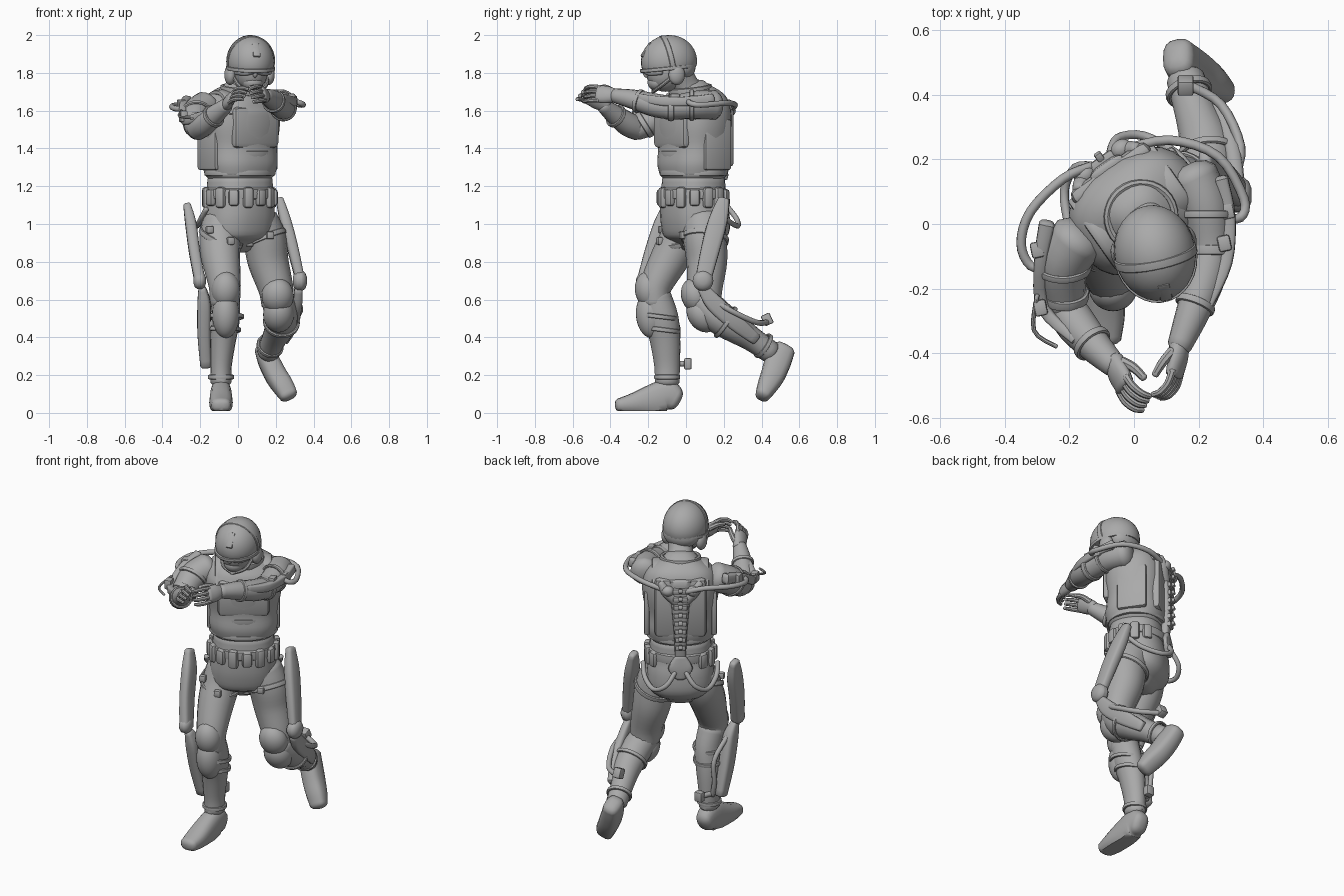
import bpy, bmesh, math
from mathutils import Matrix, Vector

if "Cube" in bpy.data.objects:
    bpy.data.objects.remove(bpy.data.objects["Cube"])

CM = Matrix.Scale(0.01, 4)          # all part sizes below are in hundredths
grey = bpy.data.materials.new("plain_grey")
grey.use_nodes = True
tone = (0.4, 0.4, 0.4, 1)
grey.diffuse_color = tone
grey.node_tree.nodes["Principled BSDF"].inputs["Base Color"].default_value = tone


def finish(name, bm, base=Matrix()):
    bmesh.ops.transform(bm, matrix=CM @ base, verts=bm.verts)
    bmesh.ops.recalc_face_normals(bm, faces=bm.faces)
    mesh = bpy.data.meshes.new(name)
    bm.to_mesh(mesh)
    bm.free()
    mesh.materials.append(grey)
    mesh.shade_smooth()
    mesh.set_sharp_from_angle(angle=math.radians(42))
    obj = bpy.data.objects.new(name, mesh)
    bpy.context.scene.collection.objects.link(obj)


def at(x, y, z, turn=0, axis='Z'):
    return Matrix.Translation((x, y, z)) @ Matrix.Rotation(math.radians(turn), 4, axis)


def aim(point, direction, track='Z', up='Y'):
    return at(*point) @ Vector(direction).to_track_quat(track, up).to_matrix().to_4x4()


def limb(name, points, square=2, side=(1, 0, 0), sides=16, steps=4, floor=None, base=Matrix(), closed=False):
    """Smooth swept body through (x, y, z, radius[, second radius]) points."""
    keys = [Vector((*p[:4], p[-1])) for p in points]
    n = len(keys)
    pick = (lambda i: keys[i % n]) if closed else (lambda i: keys[max(0, min(n - 1, i))])
    rows = []
    for i in range(n if closed else n - 1):
        a, b, c, d = (pick(i + k) for k in (-1, 0, 1, 2))
        for s in range(steps):
            t = s / steps
            rows.append(b + (c - a) * (t / 2) + (a * 2 - b * 5 + c * 4 - d) * (t * t / 2)
                        + (b * 3 - a - c * 3 + d) * (t ** 3 / 2))
    if not closed:
        rows.append(keys[-1])
        # rounded ends
        for end, nxt in ((0, 1), (-1, -2)):
            tip = rows[end].copy()
            out = (Vector(tip[:3]) - Vector(rows[nxt][:3])).normalized()
            for push, shrink in ((0.3, 0.75), (0.45, 0.35)):
                centre = Vector(tip[:3]) + out * push * min(tip[3], tip[4])
                row = Vector((*centre, tip[3] * shrink, tip[4] * shrink))
                rows.insert(0 if end == 0 else len(rows), row)
    bm, rings, u, m = bmesh.new(), [], Vector(side), len(rows)
    for i, row in enumerate(rows):
        after = rows[(i + 1) % m if closed else min(i + 1, m - 1)]
        before = rows[i - 1 if closed else max(i - 1, 0)]
        way = (Vector(after[:3]) - Vector(before[:3])).normalized()
        u = (u - way * u.dot(way)).normalized()
        v = way.cross(u)
        ring = []
        for k in range(sides):
            ang = math.tau * k / sides
            c, s = (math.copysign(abs(f) ** (2 / square), f) for f in (math.cos(ang), math.sin(ang)))
            p = Vector(row[:3]) + u * c * row[3] + v * s * row[4]
            if floor is not None:
                p.z = max(p.z, floor)
            ring.append(bm.verts.new(p))
        rings.append(ring)
    for i in range(m if closed else m - 1):
        a, b = rings[i], rings[(i + 1) % m]
        for k in range(sides):
            j = (k + 1) % sides
            bm.faces.new((a[k], a[j], b[j], b[k]))
    if not closed:
        bm.faces.new(rings[0])
        bm.faces.new(rings[-1])
    finish(name, bm, base)


def ball(name, base, radii, floor=-1):
    bm = bmesh.new()
    bmesh.ops.create_uvsphere(bm, u_segments=28, v_segments=18, radius=1)
    for v in bm.verts:
        v.co.z = max(v.co.z, floor)
    finish(name, bm, base @ Matrix.Diagonal((*radii, 1)))


def box(name, base, size, bevel=0.8):
    bm = bmesh.new()
    bmesh.ops.create_cube(bm, size=1, matrix=Matrix.Diagonal((*size, 1)))
    bmesh.ops.bevel(bm, geom=bm.edges[:], offset=bevel, segments=2, affect='EDGES', profile=0.5)
    finish(name, bm, base)


def band(name, base, rx, ry, width, thick):
    circle = [(rx * math.cos(a), ry * math.sin(a), 0, width, thick) for a in (math.tau * k / 10 for k in range(10))]
    limb(name, circle, square=3, side=(0, 0, 1), sides=8, steps=3, base=base, closed=True)


def strap(name, point, direction, radius, width=1.2):
    band(name, aim(point, direction), radius, radius, width, 0.8)


# Torso frame, turned toward the left
TURN = 35
body = at(1, 4, 0, TURN)


def trunk(name, points, square=2.4):
    limb(name, points, square, sides=28, base=body)


trunk("trousers_seat", [(0, 2, 89, 11, 9), (0, 2, 94, 18, 15), (0, 1, 103, 19, 16.5), (0, 0, 112, 18, 16), (0, 0, 124, 17, 15)])
trunk("vest", [(0, 0, 126, 18.5, 16), (0, 0, 132, 20, 17.2), (0, 0, 141, 20, 16.5), (0, 0, 152, 21.5, 17.5),
               (0, 0, 161, 21, 17), (0, -1, 167, 17.5, 14.5), (0, -2, 171.5, 10, 10)])
trunk("neck", [(0, -2, 168, 8), (0, -6, 174, 7), (0, -9, 179, 7)])
band("collar", body @ at(0, -2, 171, 8, 'X'), 10.5, 10.5, 2, 1.2)
band("vest_hem", body @ at(0, 0, 127), 18.5, 16, 1.6, 1.2)
band("vest_fold", body @ at(0, 0, 138, 5, 'X'), 19.3, 16, 2.4, 1.2)
band("belt", body @ at(0, 0, 116), 18, 16, 3, 1.3)
box("back_plate", body @ at(0, 14, 148), (29, 6, 36), 2.5)
box("chest_plate", body @ at(0, -13.8, 151), (29, 6, 22), 2.9)
for s, label in ((1, "left"), (-1, "right")):
    box(label + "_side_panel", body @ at(18.9 * s, 2, 142), (3.4, 17, 27), 1.4)
    limb(label + "_vest_shoulder", [(12 * s, -13, 158, 4, 1.5), (12 * s, -6, 168, 4, 1.5), (12 * s, 4, 169, 4, 1.5),
                                    (12 * s, 14, 161, 4, 1.5)], 3, base=body)
for k in range(15):
    ang = math.tau * (k + 0.5) / 15
    if math.sin(ang) < 0.75:
        place = body @ at(18.5 * math.cos(ang), 16.5 * math.sin(ang), 114, math.degrees(ang) + 90)
        box("belt_pouch", place, (5.5, 4.5, 11 - k % 2 * 2), 1.6)

# Spine rig
for k in range(8):
    z = 125 + k * 5
    box("vertebra", body @ at(0, 18.5, z), (6 + k * 0.4, 4, 3.4), 1)
    box("vertebra_fin", body @ at(0, 20.5, z + 1, 20, 'X'), (2.4, 3, 2.5), 0.6)
limb("spine_core", [(0, 16, 112, 3, 2), (0, 17, 130, 3.5, 2.5), (0, 17, 150, 5, 2.5), (0, 16, 165, 6, 2)], 3, base=body)
limb("tail_plate", [(0, 18, 106, 3, 2), (0, 18, 112, 7, 2), (0, 17, 119, 3, 2)], 3, base=body)
for s, label in ((1, "left"), (-1, "right")):
    limb(label + "_spine_wing", [(2 * s, 17, 152, 2.5), (8 * s, 17, 159, 3), (11 * s, 16, 164, 2)], base=body)
    ball(label + "_hose_socket", body @ at(7 * s, 18.5, 160), (3.5, 3, 3))
    limb(label + "_hip_hose", [(3 * s, 19, 110, 1.4), (8 * s, 22, 103, 1.4), (15 * s, 18, 99, 1.4), (20 * s, 8, 102, 1.4),
                               (21 * s, 1, 108, 1.4)], sides=10, base=body)
limb("left_shoulder_hose", [(-3, 23, 160, 1.5), (11, 26, 163, 1.5), (26, 21, 164, 1.5), (34, 8, 163, 1.5), (33, 2, 164, 1.5),
                            (27, 2, 166, 1.4)], sides=10)
limb("right_shoulder_hose", [(-13, 18, 160, 1.5), (-22, 14, 163, 1.5), (-32, 4, 163, 1.5), (-35, -6, 162, 1.5),
                             (-32, -13, 161, 1.5), (-26, -14, 162, 1.4)], sides=10)

# Head and helmet
head = at(6.5, -9, 186, 12)
ball("face", head @ at(0, -2, -5), (8.8, 10.5, 11))
ball("chin", head @ at(0, -6.5, -11), (5.5, 5, 4.5))
ball("nose", head @ at(0, -12, -6), (1.4, 2, 2.6))
ball("helmet", head @ at(0, 0, 0, 6, 'X'), (12.6, 15, 14), floor=-0.3)
ball("helmet_back", head @ at(0, 6.5, -3), (10.5, 7.5, 7.5))
band("helmet_rim", head @ at(0, -0.5, -3.5, 6, 'X'), 12.3, 14.5, 1, 0.7)
band("helmet_strap", head @ at(0, -1, 0, 12, 'X') @ at(0, 0, 0, 90, 'X'), 12.6, 13.6, 1.5, 0.5)
box("helmet_mount", head @ at(0.5, -12, 6, -34, 'X'), (4, 2.4, 9), 0.8)
limb("goggles", [(-9, -6, -5, 2, 1.5), (-5, -11, -5, 2.5, 1.8), (0, -12.5, -4.5, 2, 1.6), (5, -11, -5, 2.5, 1.8),
                 (9, -6, -5, 2, 1.5)], 3, side=(0, 0, 1), base=head)
for s, label in ((1, "left"), (-1, "right")):
    ball(label + "_ear_cup", head @ at(10.5 * s, 2, -7), (3, 4.4, 5.4))
    limb(label + "_chin_strap", [(9 * s, 0, -8, 1), (7 * s, -6, -13, 1), (0, -8.5, -16, 1)], base=head, sides=8)

# Arms
limb("left_upper_arm", [(18, 15, 163, 8), (22, 6, 163, 7.6), (23.5, -4, 162, 6.6), (24, -11, 161.5, 6.2)])
limb("left_forearm", [(24, -8, 161.5, 6.2), (22, -17, 163, 6.2), (18, -28, 166, 5.2), (14, -38, 168, 3.8)])
limb("right_upper_arm", [(-17, -4, 162, 8.5), (-22, -12, 158, 8.2), (-22, -21, 153, 7), (-21, -27, 150, 6)])
limb("right_forearm", [(-22, -25, 150, 6), (-18, -31, 153, 6.4), (-12, -38, 158, 5.2), (-6, -44, 163, 3.8)])
strap("left_arm_strap", (22.5, 3, 163), (0, 1, 0), 7.6)
strap("left_elbow_strap", (24, -8, 161.5), (0, 1, 0), 6.4, 1.6)
strap("left_wrist_strap", (19, -25, 165), (-4, -10, 3), 5.6)
strap("right_arm_strap", (-22, -13, 157.5), (0, 8, 5), 8.2)
strap("right_elbow_strap", (-21.5, -22, 152.5), (0, 8, 5), 6.8, 1.6)
strap("right_wrist_strap", (-13, -37, 157), (-6, 7, -5), 5.6)
limb("left_arm_strut", [(27, 14, 166, 2.2, 3), (29.5, 2, 165, 2, 2.5), (28.5, -12, 165, 2, 2.5), (23, -25, 167, 1.6, 2)], 4)
limb("right_arm_strut", [(-27, 0, 165, 2.5, 3), (-29, -12, 162, 2, 2.5), (-28, -26, 155, 2, 2.5), (-18, -36, 158, 1.6, 2)], 4)
limb("left_arm_rod", [(28, -2, 165, 0.7), (30, -9, 166, 0.7), (25, -19, 167, 0.7)], sides=8)
limb("right_arm_rod", [(-30, -22, 160, 0.7), (-31, -33, 157, 0.7), (-24, -38, 156, 0.7)], sides=8)
for label, spots in (("left", ((29, 4, 165), (28, -6, 166))), ("right", ((-30, -8, 163), (-29, -26, 157)))):
    for spot in spots:
        box(label + "_arm_bracket", at(*spot, 12), (4, 5, 6))


def hand(label, wrist, forward, roll, thumb):
    base = aim(wrist, forward, '-Y', 'Z') @ at(0, 0, 0, roll, 'Y')
    limb(label + "_palm", [(0, 1, 0, 3.6, 3), (0, -4, 0, 4.8, 2.9), (0, -9, -0.5, 4.8, 2.3)], base=base)
    for k in range(4):
        x = (k - 1.5) * 2.4
        limb(label + "_finger", [(x, -8, 0, 1.3), (x * 1.1, -12, -0.8, 1.2), (x * 1.1, -15, -3, 1.1), (x, -16, -5.5, 0.9)],
             sides=8, base=base)
    limb(label + "_thumb", [(3 * thumb, -2, -1, 1.7), (5 * thumb, -6, -3, 1.5), (5 * thumb, -10, -5, 1.2)], sides=8, base=base)


hand("left", (14, -38, 168), (-2, -17, 2), 70, -1)
hand("right", (-6, -43, 163), (5, -13, 8), -60, 1)

# Legs and boots
limb("right_thigh", [(-8, 0, 101, 11), (-9.5, -3, 92, 11), (-9, -9, 81, 10.2), (-7, -16, 67, 8.5), (-7, -16, 58, 8)])
limb("right_shin", [(-7, -16, 62, 8), (-6.5, -13, 50, 7.5, 9), (-8, -11, 38, 6.8, 8), (-9, -10, 25, 5.7, 6.8), (-9, -10, 16, 5.5, 6.5)])
limb("right_boot", [(-9, -5, 7, 4.8, 6), (-9, -10, 9, 5.5, 8.5), (-9, -18, 7, 6, 8), (-9, -28, 5, 6.2, 5.5), (-9, -36, 4, 5, 3.5)],
     2.6, floor=1)
limb("left_thigh", [(10, 9, 101, 11.5), (14, 10, 92, 11.5), (16, 11, 80, 10.8), (20, 10, 66, 9.3), (21, 10, 57, 8.5)])
limb("left_shin", [(21, 9, 59, 8.5), (23, 17, 51, 8.8), (22, 26, 45, 8), (19, 35, 39, 6.5), (16, 45, 32, 6)])
limb("left_boot", [(13.5, 52, 34, 4.8, 6), (16, 49, 28, 5.5, 7), (20, 46, 20, 5.8, 6.5), (24, 43, 14, 5.6, 5.4), (27, 40.5, 9, 4.8, 3.8)], 2.8)
ball("right_knee_pad", at(-6.5, -19.5, 65, 8, 'X'), (7.6, 7.5, 10))
ball("right_knee_guard", at(-6.5, -18.5, 52, 4, 'X'), (7.2, 8, 12.5))
ball("left_knee_pad", at(21, 5, 62, 18, 'X'), (8.5, 7.5, 9.5))
ball("left_knee_guard", at(21.5, 9, 52, 35, 'X'), (8.2, 8, 10))
strap("right_thigh_strap", (-9, -3, 93), (4, -3, 10), 11.6, 1.5)
strap("left_thigh_strap", (13.5, 10, 92), (-4, 1, 10), 12, 1.5)
strap("right_knee_strap", (-6.5, -14, 51), (0, 1, 8), 9)
strap("right_calf_strap", (-7.5, -12, 44), (0, 1, 8), 8.4)
strap("right_boot_cuff", (-9, -10, 19), (0, 0, 1), 6.2)
strap("left_calf_strap", (23, 21, 48), (-1, 10, -7), 9)
strap("left_boot_cuff", (17, 41, 35.5), (-3, 9, -6), 6.6)
for spot in ((-15, -13, 97), (-4, -14, 91), (6, 0, 90), (17, -2, 94)):
    box("thigh_buckle", at(*spot, TURN / 2), (4, 3, 4))

# Leg rig
limb("left_thigh_strut", [(22, 20, 113, 2, 3), (25, 17, 102, 3, 5), (29, 13, 87, 3, 5), (33, 9, 70, 2.5, 4.2)], 3.5)
limb("right_thigh_strut", [(-27, -9, 110, 2, 3), (-25, -12, 100, 3, 5), (-23, -17, 85, 3, 5), (-20, -22, 69, 3, 4.2)], 3.5)
for label, spot, radius in (("left", (33, 9, 70), 5.5), ("right", (-20, -22, 70), 4.5)):
    x, y, z = spot
    limb(label + "_knee_joint", [(x - 1.5, y, z, radius), (x + 1, y, z, radius)], side=(0, 0, 1), sides=20)
limb("left_shin_strut", [(32, 9, 66, 2.2, 3), (31.5, 15, 58, 2.5, 4.6), (29.5, 26, 48, 2.5, 4.4), (25, 37, 39, 2, 3)], 3.5)
limb("right_shin_strut", [(-19, -21, 66, 2, 2.5), (-18, -18, 58, 3.5, 4.5), (-18, -14, 42, 3.5, 4.5), (-17, -10, 25, 3, 3.5)], 3.5)
limb("left_shin_hose", [(31, 14, 60, 1.5), (33, 24, 54, 1.5), (27, 37, 48, 1.5), (17, 43, 48, 1.5)], sides=10)
box("left_shin_clip", at(16, 43, 49.5, 25, 'X'), (5, 5, 6))
limb("right_shin_hose", [(-18, -16, 60, 1.4), (-16, -5, 48, 1.4), (-16, -5, 34, 1.4), (-14, -6, 25, 1.4)], sides=10)
limb("right_ankle_rod", [(-14, -8, 26, 1.5), (-11, 0, 26, 1.5)], sides=10)
box("right_ankle_clip", at(-10, 1, 26), (5, 4, 6))
